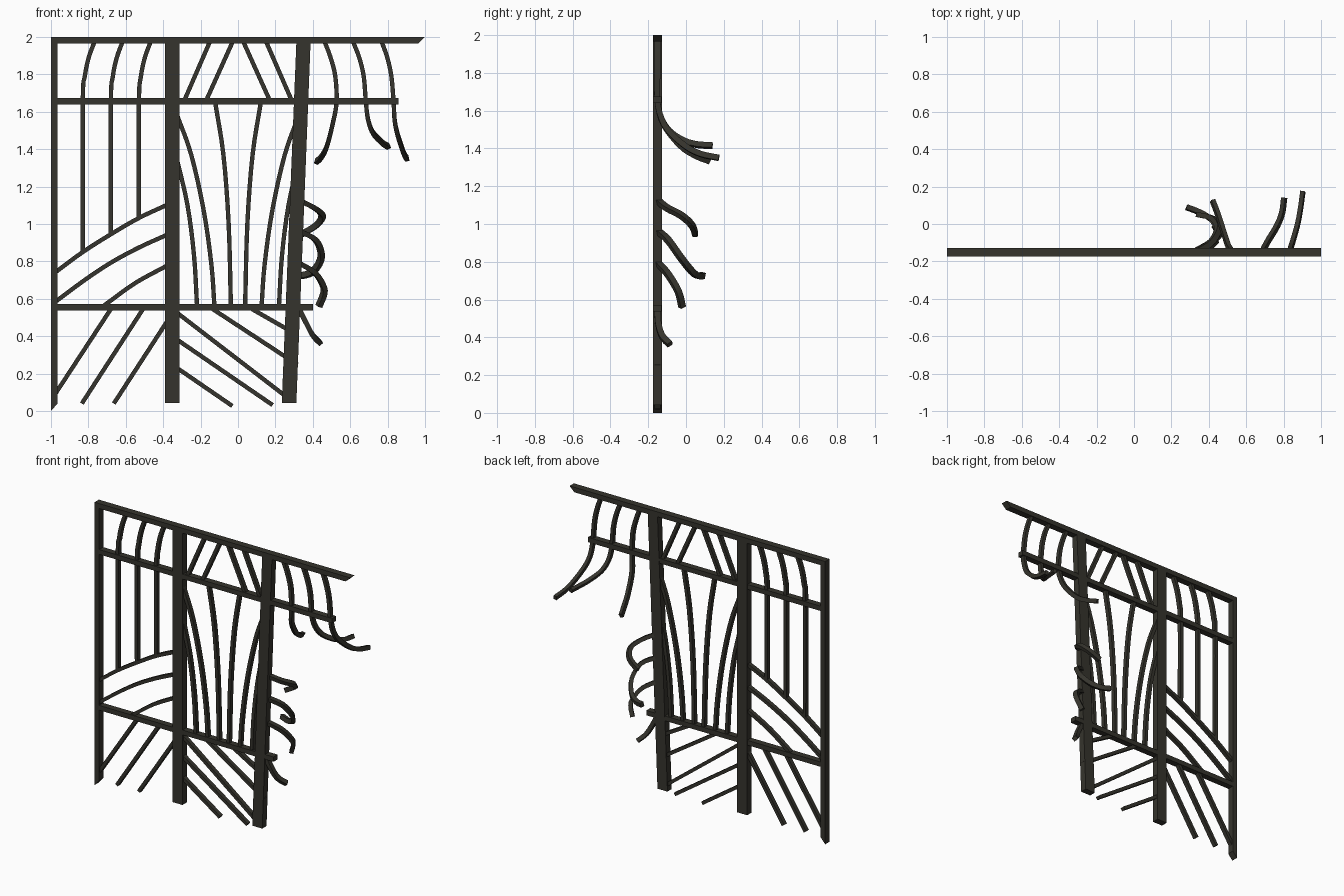
import bpy, bmesh
from mathutils import Vector

iron = bpy.data.materials.new("dark_iron")
iron.diffuse_color = (0.036, 0.034, 0.026, 1)
PLANE = -0.151   # y of the fence plane


def finish(name, bm):
    bmesh.ops.recalc_face_normals(bm, faces=bm.faces)
    me = bpy.data.meshes.new(name)
    bm.to_mesh(me)
    bm.free()
    me.materials.append(iron)
    ob = bpy.data.objects.new(name, me)
    bpy.context.collection.objects.link(ob)


def plate(name, outline, half=0.024):
    """Extrude an x-z outline through the fence thickness."""
    bm = bmesh.new()
    f = bm.faces.new([bm.verts.new((x, PLANE - half, z)) for x, z in outline])
    r = bmesh.ops.extrude_face_region(bm, geom=[f])
    bmesh.ops.translate(bm, vec=(0, 2 * half, 0),
                        verts=[v for v in r["geom"] if isinstance(v, bmesh.types.BMVert)])
    finish(name, bm)


def smooth_path(pts, n=4):
    """Catmull-Rom path through the points."""
    if len(pts) == 2:
        return pts
    p = [2 * pts[0] - pts[1]] + pts + [2 * pts[-1] - pts[-2]]
    out = []
    for a, b, c, d in zip(p, p[1:], p[2:], p[3:]):
        for i in range(n):
            t = i / n
            out.append(0.5 * (2 * b + (c - a) * t + (2 * a - 5 * b + 4 * c - d) * t * t
                              + (3 * b - a - 3 * c + d) * t ** 3))
    return out + [pts[-1]]


def bar(name, pts, w=0.023, d=0.03):
    """Sweep a rectangular section along points given as (x, z) or (x, y, z)."""
    pts = [Vector(p) if len(p) == 3 else Vector((p[0], PLANE, p[1])) for p in pts]
    path = smooth_path(pts)
    bm = bmesh.new()
    depth, prev = Vector((0, 1, 0)), None
    for i, p in enumerate(path):
        t = (path[min(i + 1, len(path) - 1)] - path[max(i - 1, 0)]).normalized()
        depth = (depth - t * depth.dot(t)).normalized()
        side = t.cross(depth)
        ring = [bm.verts.new(p + side * (a * w / 2) + depth * (b * d / 2))
                for a, b in ((-1, -1), (1, -1), (1, 1), (-1, 1))]
        if prev:
            for k in range(4):
                bm.faces.new((prev[k], prev[(k + 1) % 4], ring[(k + 1) % 4], ring[k]))
        else:
            bm.faces.new(ring[::-1])
        prev = ring
    bm.faces.new(prev)
    finish(name, bm)


# Frame: mitred top rail and left post, two broad posts, two cross rails
plate("top_rail", [(-1, 2), (1, 2), (0.963, 1.965), (-0.965, 1.965)])
plate("left_post", [(-1, 2), (-0.965, 1.965), (-0.965, 0.04), (-1, 0)])
plate("middle_post", [(-0.39, 1.97), (-0.312, 1.97), (-0.312, 0.043), (-0.39, 0.043)])
plate("leaning_post", [(0.312, 1.97), (0.388, 1.97), (0.312, 0.043), (0.234, 0.043)])
plate("upper_rail", [(-0.97, 1.674), (0.858, 1.674), (0.858, 1.64), (-0.97, 1.64)], 0.0225)
plate("lower_rail", [(-0.97, 0.572), (0.4, 0.572), (0.4, 0.538), (-0.97, 0.538)], 0.0225)

# Left panel: hooked uprights, sweeping arcs, slanted feet
for x, z in ((-0.83, 0.85), (-0.68, 0.947), (-0.53, 1.032)):
    bar("hooked_upright", [(x + 0.063, 1.975), (x + 0.032, 1.89), (x + 0.011, 1.79),
                           (x, 1.65), (x, z)])
for pts in ([(-0.975, 0.743), (-0.83, 0.85), (-0.68, 0.945), (-0.53, 1.032), (-0.38, 1.102)],
            [(-0.975, 0.585), (-0.83, 0.693), (-0.685, 0.79), (-0.53, 0.874), (-0.38, 0.942)],
            [(-0.715, 0.565), (-0.55, 0.684), (-0.38, 0.777)]):
    bar("sweeping_arc", pts)
for pts in ([(-0.98, 0.087), (-0.68, 0.545)], [(-0.835, 0.04), (-0.508, 0.545)],
            [(-0.664, 0.04), (-0.38, 0.478)]):
    bar("left_foot_bar", pts)

# Middle panel: braces, flaring stems mirrored left and right, slanted feet
for s in (-1, 1):
    bar("inner_brace", [(s * 0.168, 1.665), (s * 0.026, 1.98)])
    bar("outer_brace", [(s * 0.285, 1.665), (s * 0.148, 1.98)])
    bar("inner_stem", [(s * 0.122, 1.65), (s * 0.078, 1.37), (s * 0.05, 1.0), (s * 0.038, 0.56)])
    bar("middle_stem", [(s * 0.325, 1.58), (s * 0.25, 1.37), (s * 0.183, 1.07),
                        (s * 0.142, 0.78), (s * 0.126, 0.56)])
    bar("outer_stem", [(s * 0.325, 1.34), (s * 0.27, 1.1), (s * 0.235, 0.83), (s * 0.219, 0.56)])
for pts in ([(-0.32, 0.521), (0.26, 0.075)], [(-0.32, 0.378), (0.185, 0.032)],
            [(-0.32, 0.226), (-0.03, 0.027)], [(-0.135, 0.545), (0.318, 0.248)],
            [(0.075, 0.545), (0.28, 0.428)]):
    bar("middle_foot_bar", pts)

# Right side: torn hanging bars bent backwards
Y = PLANE
for pts in ([(0.463, 1.975), (0.495, 1.89), (0.52, 1.79), (0.527, 1.65), (0.505, -0.12, 1.53),
             (0.475, -0.03, 1.415), (0.447, 0.055, 1.36), (0.42, 0.125, 1.333)],
            [(0.615, 1.975), (0.648, 1.89), (0.672, 1.79), (0.684, 1.65), (0.695, -0.13, 1.56),
             (0.72, -0.085, 1.49), (0.765, -0.01, 1.44), (0.792, 0.06, 1.42), (0.803, 0.14, 1.415)],
            [(0.768, 1.975), (0.798, 1.89), (0.82, 1.79), (0.832, 1.65), (0.837, -0.13, 1.56),
             (0.85, -0.09, 1.49), (0.875, 0.0, 1.41), (0.89, 0.08, 1.37), (0.903, 0.174, 1.35)]):
    bar("torn_hanging_bar", pts)

# Curled stubs on the leaning post
for pts in ([(0.33, Y, 1.125), (0.41, -0.1, 1.085), (0.45, -0.025, 1.045), (0.42, 0.03, 0.995),
             (0.34, 0.05, 0.945)],
            [(0.32, Y, 0.965), (0.415, -0.095, 0.915), (0.445, -0.03, 0.825), (0.405, 0.03, 0.75),
             (0.345, 0.065, 0.725), (0.28, 0.09, 0.728)],
            [(0.32, Y, 0.795), (0.41, -0.1, 0.74), (0.455, -0.055, 0.67), (0.458, -0.035, 0.625),
             (0.432, -0.02, 0.56)],
            [(0.325, Y, 0.55), (0.365, -0.146, 0.47), (0.4, -0.125, 0.405), (0.44, -0.085, 0.363)]):
    bar("curled_stub", pts, 0.027, 0.032)
